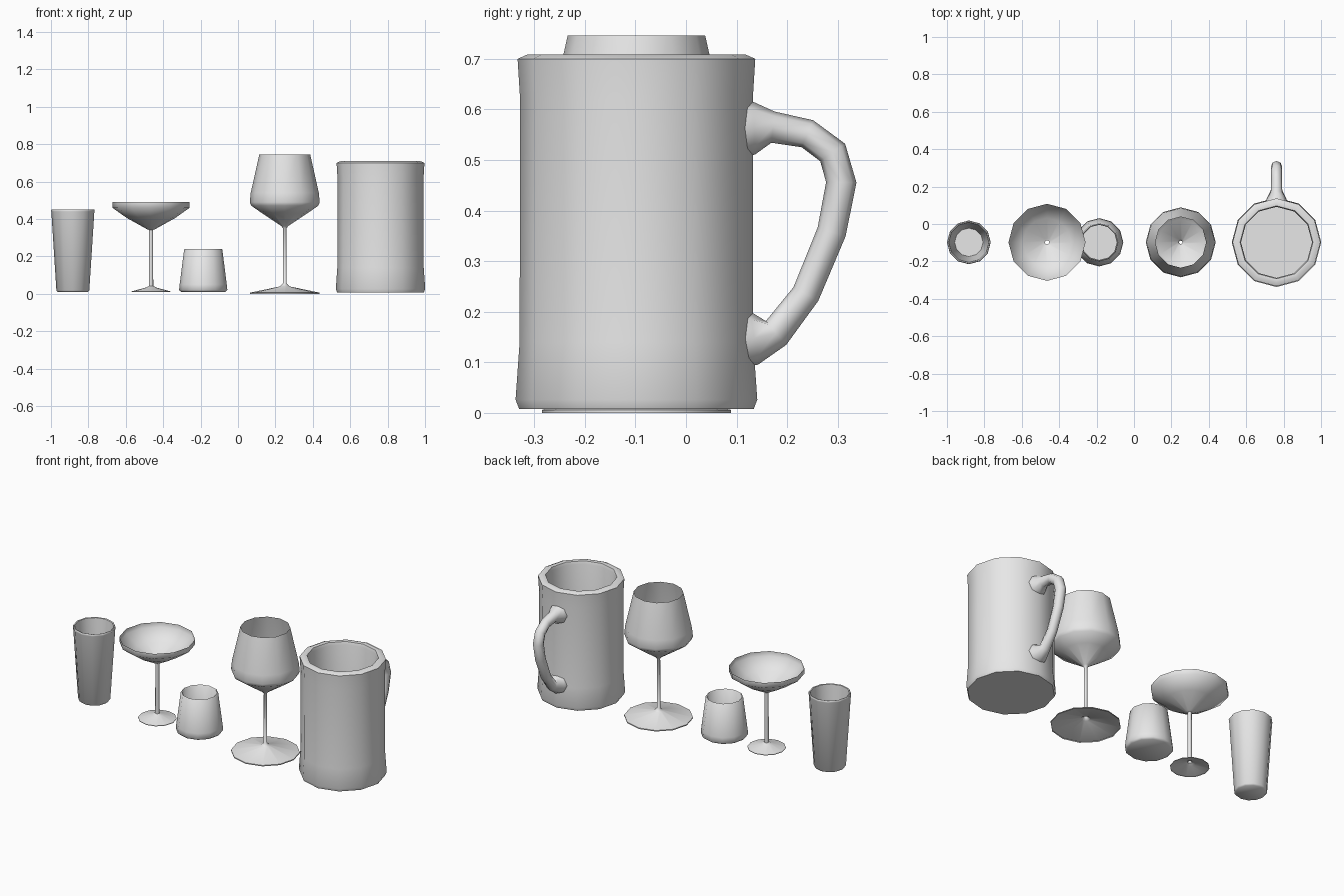
import bpy, bmesh, math
from mathutils import Vector

cube = bpy.data.objects.get("Cube")
if cube:
    bpy.data.objects.remove(cube, do_unlink=True)

ROW_Y = -0.098

grey = bpy.data.materials.new("light_grey")
grey.use_nodes = True
GREY = (0.8, 0.8, 0.8, 1)
grey.diffuse_color = GREY
grey.node_tree.nodes["Principled BSDF"].inputs["Base Color"].default_value = GREY


def finish(name, bm, location, angle=60):
    mesh = bpy.data.meshes.new(name)
    bm.to_mesh(mesh)
    bm.free()
    mesh.materials.append(grey)
    obj = bpy.data.objects.new(name, mesh)
    obj.location = location
    bpy.context.collection.objects.link(obj)
    bpy.ops.object.select_all(action='DESELECT')
    obj.select_set(True)
    bpy.context.view_layer.objects.active = obj
    bpy.ops.object.shade_smooth_by_angle(angle=math.radians(angle))
    return obj


def skin(bm, rings):
    for a, b in zip(rings, rings[1:]):
        n = len(a)
        for i in range(n):
            j = (i + 1) % n
            bm.faces.new((a[i], a[j], b[j], b[i]))


def lathe(name, x, profile, capped, sides=12, angle=60):
    """Turn a (radius, height) profile; capped closes both profile ends."""
    bm = bmesh.new()
    rings = []
    for r, z in profile:
        turn = [math.tau * i / sides for i in range(sides)]
        rings.append([bm.verts.new((r * math.cos(t), r * math.sin(t), z)) for t in turn])
    skin(bm, rings)
    if capped:
        bm.faces.new(rings[0][::-1])
        bm.faces.new(rings[-1])
    return finish(name, bm, (x, ROW_Y, 0), angle)


# Thick-walled glasses: outside from the base up, over the rim, down inside
lathe("tall_glass", -0.883, [(0.08, 0.01), (0.088, 0.018), (0.115, 0.44), (0.117, 0.446),
      (0.113, 0.452), (0.107, 0.45), (0.076, 0.025)], True)
lathe("short_tumbler", -0.186, [(0.118, 0.01), (0.129, 0.02), (0.126, 0.05), (0.102, 0.238),
      (0.098, 0.241), (0.094, 0.238), (0.116, 0.05), (0.108, 0.025)], True)

# Stemmed glasses: one thin shell with a hollow stem
lathe("coupe_glass", -0.465, [(0.105, 0.01), (0.105, 0.013), (0.03, 0.033), (0.012, 0.042),
      (0.011, 0.342), (0.022, 0.346), (0.13, 0.406), (0.206, 0.46), (0.206, 0.49)], False)
lathe("wine_glass", 0.25, [(0.187, 0.0), (0.187, 0.006), (0.025, 0.04), (0.01, 0.055),
      (0.009, 0.35), (0.018, 0.362), (0.123, 0.432), (0.18, 0.472), (0.187, 0.49),
      (0.182, 0.54), (0.136, 0.746)], False)

# Mug body
lathe("mug_body", 0.762, [(0.232, 0.008), (0.239, 0.026), (0.231, 0.14), (0.23, 0.62),
      (0.235, 0.7), (0.215, 0.709), (0.195, 0.707), (0.19, 0.69), (0.19, 0.03)], True)


# Mug handle: tube swept in the side plane, flared where it meets the body
path = [((0.11, 0.563), 0.06), ((0.135, 0.563), 0.052), ((0.172, 0.565), 0.031),
        ((0.24, 0.552), 0.029), ((0.29, 0.515), 0.03), ((0.307, 0.456), 0.03),
        ((0.288, 0.358), 0.029), ((0.237, 0.235), 0.028), ((0.178, 0.158), 0.031),
        ((0.135, 0.148), 0.053), ((0.11, 0.148), 0.06)]
points = [Vector((0, y, z)) for (y, z), _ in path]
bm = bmesh.new()
rings = []
side = Vector((1, 0, 0))
for i, p in enumerate(points):
    tangent = (points[min(i + 1, len(points) - 1)] - points[max(i - 1, 0)]).normalized()
    normal = side.cross(tangent)
    r = path[i][1]
    rings.append([bm.verts.new(p + r * (side * math.cos(t) + normal * math.sin(t)))
                  for t in (math.tau * k / 8 for k in range(8))])
skin(bm, rings)
bmesh.ops.recalc_face_normals(bm, faces=bm.faces)
finish("mug_handle", bm, (0.762, 0, 0), 70)
